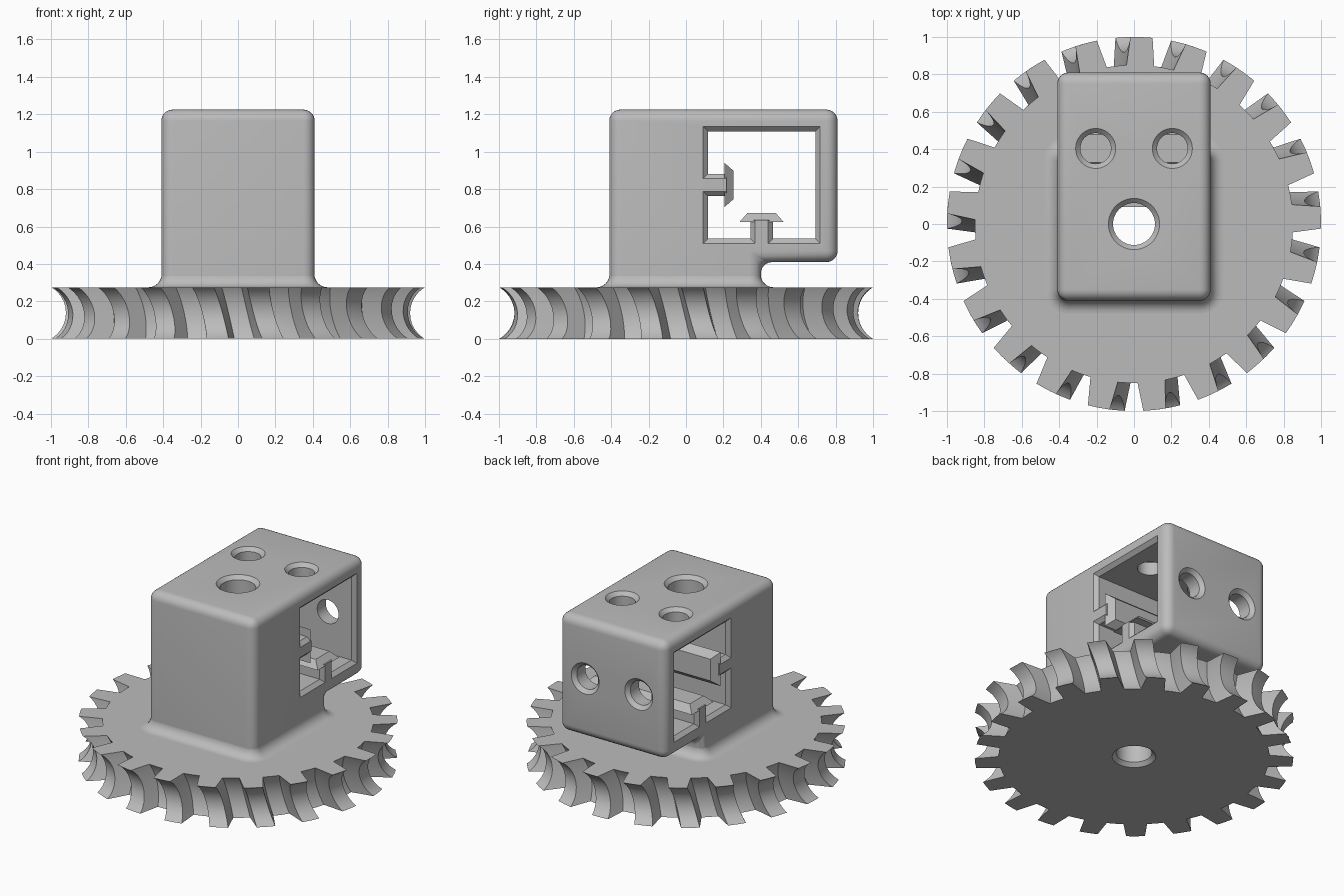
import bpy, bmesh
from math import sin, cos, pi, radians, sqrt
from mathutils import Matrix

if "Cube" in bpy.data.objects:
    bpy.data.objects.remove(bpy.data.objects["Cube"])

grey = bpy.data.materials.new("plain_grey")
grey.use_nodes = True
grey.diffuse_color = (0.5, 0.5, 0.5, 1)
grey.node_tree.nodes["Principled BSDF"].inputs["Base Color"].default_value = (0.5, 0.5, 0.5, 1)


def to_object(name, bm):
    bmesh.ops.recalc_face_normals(bm, faces=bm.faces)
    mesh = bpy.data.meshes.new(name)
    bm.to_mesh(mesh)
    bm.free()
    mesh.materials.append(grey)
    obj = bpy.data.objects.new(name, mesh)
    bpy.context.collection.objects.link(obj)
    return obj


def loft(name, rings, matrix=Matrix(), caps=True):
    """Skin a stack of equal-sized point rings."""
    bm = bmesh.new()
    loops = [[bm.verts.new(p) for p in ring] for ring in rings]
    for a, b in zip(loops, loops[1:]):
        n = len(a)
        for i in range(n):
            j = (i + 1) % n
            bm.faces.new((a[i], a[j], b[j], b[i]))
    if caps:
        bm.faces.new(loops[0])
        bm.faces.new(loops[-1])
    bmesh.ops.transform(bm, matrix=matrix, verts=bm.verts)
    return to_object(name, bm)


def circle(r, z, n=48):
    return [(r * cos(2 * pi * i / n), r * sin(2 * pi * i / n), z) for i in range(n)]


def rect(hx, hy, z):
    return [(-hx, -hy, z), (hx, -hy, z), (hx, hy, z), (-hx, hy, z)]


def cut(obj, cutters):
    bpy.context.view_layer.objects.active = obj
    for c in cutters:
        c.hide_render = True
        mod = obj.modifiers.new("cut", 'BOOLEAN')
        mod.operation = 'DIFFERENCE'
        mod.solver = 'EXACT'
        mod.object = c
        bpy.ops.object.modifier_apply(modifier=mod.name)


def smooth(obj):
    bpy.ops.object.select_all(action='DESELECT')
    obj.select_set(True)
    bpy.context.view_layer.objects.active = obj
    bpy.ops.object.shade_smooth_by_angle(angle=radians(30))


GEAR_H, TEETH = 0.275, 21
W, FRONT, BACK, TOP = 0.41, -0.41, 0.81, 1.225
COLUMN_BACK, SHELF_Z, ROUND = 0.40, 0.41, 0.06
WIN_Y, WIN_Z, WIN = 0.404, 0.822, 0.287
CHAMFER = 0.025

# Throated gear wheel with slanted teeth
pitch = 2 * pi / TEETH
tip_half, base_half, twist = radians(3.4), radians(5), radians(4.6)
throat = 1.078
levels = 14
rings = []
for k in range(levels + 1):
    dz = -cos(pi * k / levels) * GEAR_H / 2
    tip = throat - sqrt(0.158 ** 2 - dz ** 2)
    root = throat - sqrt(0.266 ** 2 - dz ** 2)
    shape = ((root, -base_half), (tip, -tip_half), (tip, 0), (tip, tip_half),
             (root, base_half), (root, pitch / 2))
    ring = []
    for t in range(TEETH):
        mid = pi / 2 + t * pitch - twist * dz / GEAR_H
        ring += [(r * cos(mid + a), r * sin(mid + a), dz + GEAR_H / 2) for r, a in shape]
    rings.append(ring)
gear = loft("gear_wheel", rings)

# Stepped block with rounded edges
bm = bmesh.new()
floor = GEAR_H - 0.005
side = [(FRONT, floor), (COLUMN_BACK, floor), (COLUMN_BACK, SHELF_Z),
        (BACK, SHELF_Z), (BACK, TOP), (FRONT, TOP)]
face = bm.faces.new([bm.verts.new((-W, y, z)) for y, z in side])
ext = bmesh.ops.extrude_face_region(bm, geom=[face])
bmesh.ops.translate(bm, vec=(2 * W, 0, 0),
                    verts=[v for v in ext["geom"] if isinstance(v, bmesh.types.BMVert)])
bmesh.ops.recalc_face_normals(bm, faces=bm.faces)
edges = [e for e in bm.edges if any(v.co.z > floor + 0.01 for v in e.verts)]
bmesh.ops.bevel(bm, geom=edges, offset=ROUND, segments=6, profile=0.5,
                affect='EDGES', clamp_overlap=False)
block = to_object("housing_block", bm)

# Curved flare where the block meets the gear
flare_r = 0.07
mid_y = (FRONT + COLUMN_BACK) / 2
half_y = (COLUMN_BACK - FRONT) / 2
rings = []
for k in range(9):
    t = pi / 2 * k / 8
    out = flare_r * (1 - sin(t)) - 0.001
    z = GEAR_H + flare_r * (1 - cos(t))
    ring = []
    for q, (sx, sy) in enumerate(((1, 1), (-1, 1), (-1, -1), (1, -1))):
        for s in range(7):
            a = pi / 2 * (q + s / 6)
            ring.append((sx * (W - ROUND) + (ROUND + out) * cos(a),
                         mid_y + sy * (half_y - ROUND) + (ROUND + out) * sin(a), z))
    rings.append(ring)
flare = loft("base_flare", rings, caps=False)

# Cutters: centre bore, side window, screw holes
bore_r = 0.112
flared = bore_r + CHAMFER
bore = loft("bore_cutter", [circle(flared + 0.02, -0.02), circle(bore_r, CHAMFER),
                            circle(bore_r, TOP - CHAMFER), circle(flared + 0.02, TOP + 0.02)])
big = WIN + CHAMFER + 0.02
along_x = Matrix.Translation((0, WIN_Y, WIN_Z)) @ Matrix.Rotation(pi / 2, 4, 'Y')
window = loft("window_cutter", [rect(big, big, -W - 0.02), rect(WIN, WIN, CHAMFER - W),
                                rect(WIN, WIN, W - CHAMFER), rect(big, big, W + 0.02)], along_x)
screw_rings = [circle(0.082, -0.2), circle(0.082, -CHAMFER), circle(0.127, 0.02)]
screws = []
for x in (-0.205, 0.205):
    screws.append(loft("top_screw_cutter", screw_rings, Matrix.Translation((x, WIN_Y, TOP))))
    screws.append(loft("back_screw_cutter", screw_rings,
                       Matrix.Translation((x, BACK, WIN_Z)) @ Matrix.Rotation(-pi / 2, 4, 'X')))
cut(block, [bore, window] + screws)
cut(gear, [bore])
for c in [bore, window] + screws:
    bpy.data.objects.remove(c)

# Mushroom-shaped rails inside the window
stem_w = 0.06
inner, neck = W - CHAMFER, stem_w - CHAMFER


def stem_ring(z):
    half = [(W, -neck), (W, neck), (inner, stem_w), (-inner, stem_w)]
    return [(x, y, z) for x, y in half] + [(-x, -y, z) for x, y in half]


places = {"lower": Matrix.Translation((0, WIN_Y, WIN_Z - WIN)),
          "front": Matrix.Translation((0, WIN_Y - WIN, WIN_Z)) @ Matrix.Rotation(-pi / 2, 4, 'X')}
for name, place in places.items():
    loft(name + "_rail_stem", [stem_ring(-CHAMFER), stem_ring(0.1)], place)
    loft(name + "_rail_head", [rect(W, 0.117, 0.09), rect(W - 0.045, 0.075, 0.138)], place)

for obj in (gear, block, flare):
    smooth(obj)
